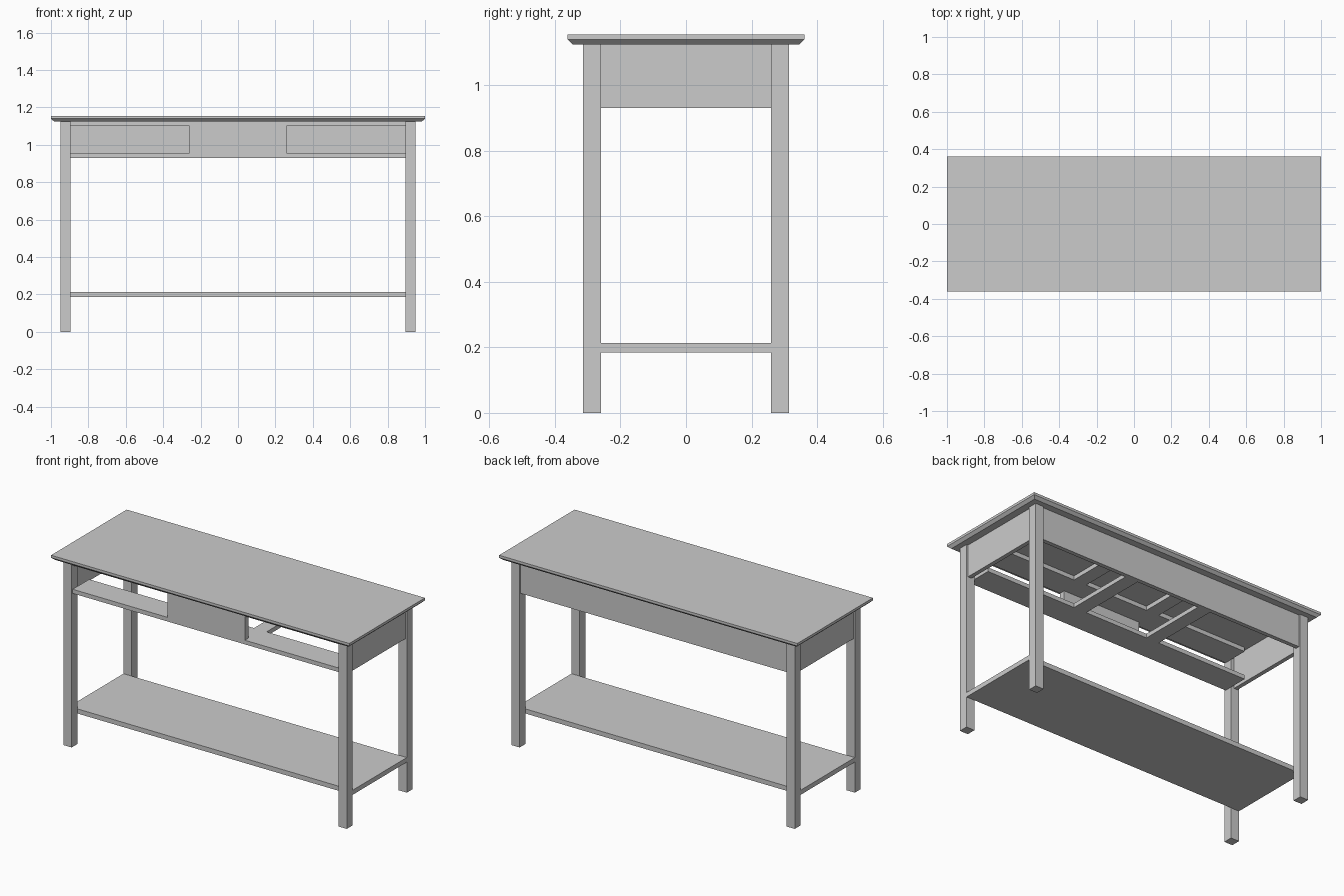
import bpy
import bmesh

cube = bpy.data.objects.get("Cube")
if cube:
    bpy.data.objects.remove(cube, do_unlink=True)

# One plain grey for the whole table
grey = bpy.data.materials.new("plain_grey")
grey.use_nodes = True
COLOUR = (0.6, 0.6, 0.6, 1)
grey.diffuse_color = COLOUR
grey.node_tree.nodes["Principled BSDF"].inputs["Base Color"].default_value = COLOUR


def box(name, x, y, z, under_inset=0):
    """Box from (min, max) ranges; under_inset pulls in its bottom face."""
    bm = bmesh.new()
    bmesh.ops.create_cube(bm, size=1)
    for v in bm.verts:
        inset = under_inset if v.co.z < 0 else 0
        v.co = [(r[0] + r[1]) / 2 + (1 if c > 0 else -1) * ((r[1] - r[0]) / 2 - i)
                for c, r, i in zip(v.co, (x, y, z), (inset, inset, 0))]
    mesh = bpy.data.meshes.new(name)
    bm.to_mesh(mesh)
    bm.free()
    mesh.materials.append(grey)
    obj = bpy.data.objects.new(name, mesh)
    bpy.context.collection.objects.link(obj)
    return obj


def span(side, a, b):
    """Range from a to b, mirrored to the given side."""
    return tuple(sorted((side * a, side * b)))


LEG_X, LEG_Y = (0.895, 0.95), (0.26, 0.315)
TOP, APRON = 1.125, 0.93
LOWER, UPPER = (APRON, 0.955), (1.10, TOP)

# Table top: square edge above a chamfered underside
box("top_edge", (-1, 1), (-0.362, 0.362), (1.14, 1.155))
box("top_chamfer", (-1, 1), (-0.362, 0.362), (TOP, 1.14), under_inset=0.016)

# Legs and side aprons
for sx, side in ((1, "left"), (-1, "right")):
    for sy, end in ((-1, "front"), (1, "back")):
        box(f"{end}_{side}_leg", span(sx, *LEG_X), span(sy, *LEG_Y), (0, TOP))
    box(f"{side}_apron", span(sx, 0.915, 0.94), (-0.26, 0.26), (APRON, TOP))

# Back apron and the front panel between the two drawer openings
box("back_apron", (-0.895, 0.895), (0.28, 0.305), (APRON, TOP))
box("front_panel", (-0.26, 0.26), (-0.305, -0.27), (LOWER[1], UPPER[0]))

# Rails above and below the openings, with runners going to the back
for level, z in (("lower", LOWER), ("upper", UPPER)):
    box(f"{level}_front_rail", (-0.895, 0.895), (-0.305, -0.147), z)
    for sx, side in ((1, "left"), (-1, "right")):
        box(f"{level}_{side}_runner", span(sx, 0.21, 0.295), (-0.147, 0.28), z)

# Low shelf between the legs
box("shelf", (-0.95, 0.95), (-0.26, 0.26), (0.185, 0.213))
